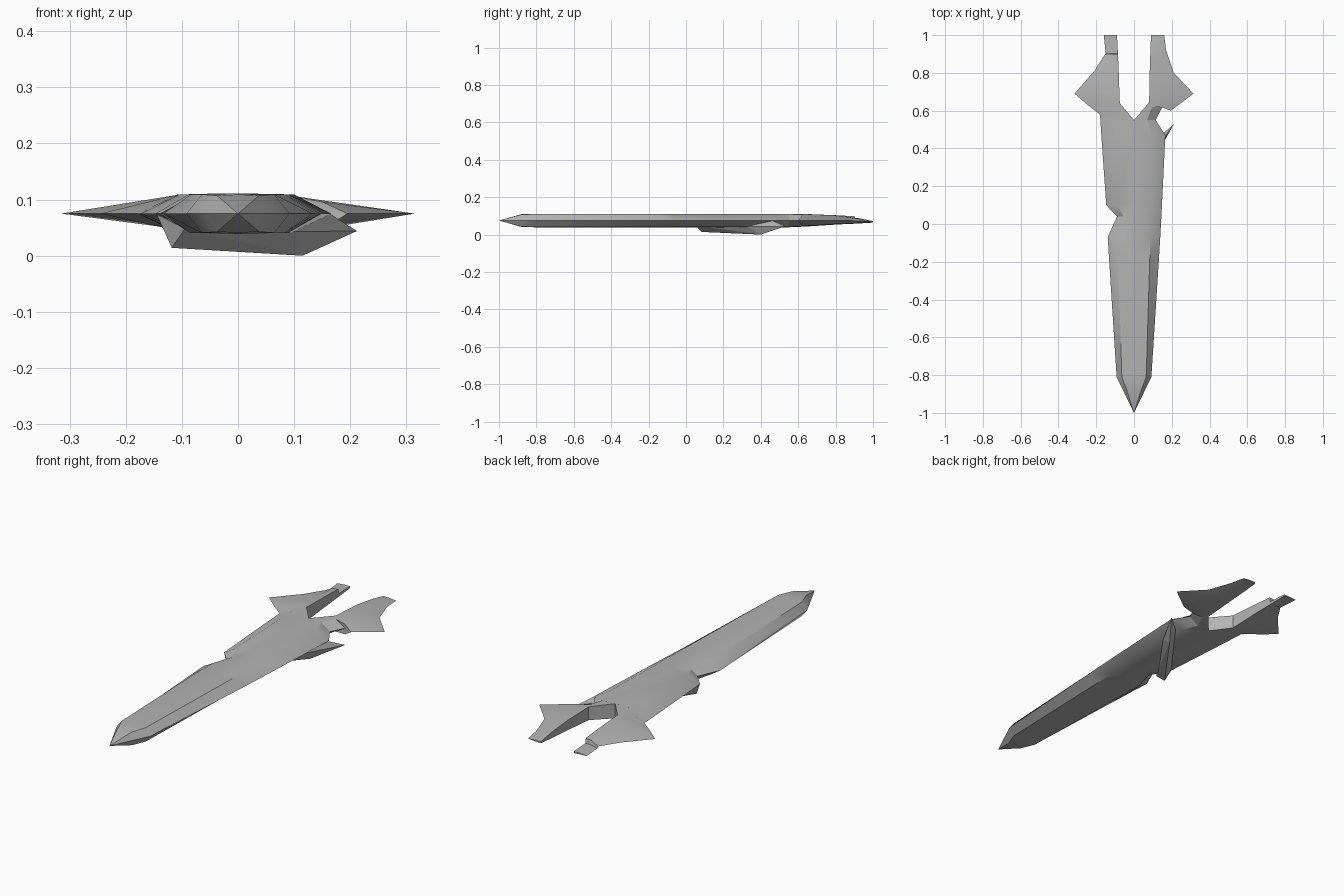
import bpy
import bmesh
import math

cube = bpy.data.objects.get("Cube")
if cube:
    bpy.data.objects.remove(cube, do_unlink=True)

grey = bpy.data.materials.new("hull grey")
grey.use_nodes = True
colour = (0.45, 0.45, 0.45, 1)
grey.diffuse_color = colour
grey.node_tree.nodes["Principled BSDF"].inputs["Base Color"].default_value = colour

EDGE = 0.077   # height of the sharp side edge
RISE = 0.036   # half thickness of the hull


def finish(bm, name, smooth=True):
    bmesh.ops.remove_doubles(bm, verts=bm.verts, dist=0.0002)
    bmesh.ops.recalc_face_normals(bm, faces=bm.faces)
    mesh = bpy.data.meshes.new(name)
    bm.to_mesh(mesh)
    bm.free()
    mesh.materials.append(grey)
    obj = bpy.data.objects.new(name, mesh)
    bpy.context.collection.objects.link(obj)
    if smooth:
        bpy.ops.object.select_all(action='DESELECT')
        obj.select_set(True)
        bpy.context.view_layer.objects.active = obj
        bpy.ops.object.shade_smooth_by_angle(angle=math.radians(32))
    return obj


def loft(name, rings):
    """Skin a list of equal cross-sections and cap both ends."""
    bm = bmesh.new()
    rows = [[bm.verts.new(p) for p in ring] for ring in rings]
    n = len(rows[0])
    for a, b in zip(rows, rows[1:]):
        for i in range(n):
            j = (i + 1) % n
            bm.faces.new((a[i], a[j], b[j], b[i]))
    bm.faces.new(rows[0])
    bm.faces.new(rows[-1])
    return finish(bm, name)


def hull_ring(y, left, right, flat=0.6, rise=RISE, dent=1.0):
    """Lens section: sharp edges, sloping shoulders, nearly flat middle."""
    sh = rise * 0.95
    return [(left, y, EDGE), (left * flat, y, EDGE + sh * dent),
            (0, y, EDGE + rise), (right * flat, y, EDGE + sh),
            (right, y, EDGE), (right * flat, y, EDGE - sh),
            (0, y, EDGE - rise), (left * flat, y, EDGE - sh)]


# Main blade hull, with the broken notch on its right side
loft("hull", [
    hull_ring(-1.0, 0, 0, rise=0),
    hull_ring(-0.88, -0.058, 0.058, 0.65, 0.034),
    hull_ring(-0.81, -0.092, 0.092, 0.7),
    hull_ring(-0.17, -0.133, 0.133, 0.63),
    hull_ring(-0.07, -0.139, 0.139, 0.62, dent=0.85),
    hull_ring(0.04, -0.09, 0.145, 0.62, dent=0.75),
    hull_ring(0.1, -0.147, 0.148),
    hull_ring(0.47, -0.173, 0.166),
    hull_ring(0.55, -0.178, 0.115),
])


def prong(name, stations):
    """Station: inner x, y, shoulder x, outer x, outer y, top, shoulder, bottom."""
    rings = []
    for xi, yi, xs, xo, yo, top, shoulder, low in stations:
        ys = yi + (yo - yi) * (xs - xi) / (xo - xi)
        edge = min(EDGE, (top + low) / 2)
        rings.append([(xi, yi, top), (xs, ys, shoulder), (xo, yo, edge),
                      (xs, ys, low + 0.002), (xi, yi, low)])
    return loft(name, rings)


# Intact tail prong with swept fin
prong("right_prong", [
    (0, 0.55, -0.107, -0.178, 0.55, 0.113, 0.111, 0.041),
    (-0.025, 0.58, -0.107, -0.18, 0.58, 0.113, 0.111, 0.042),
    (-0.075, 0.64, -0.11, -0.245, 0.63, 0.112, 0.11, 0.045),
    (-0.077, 0.69, -0.11, -0.315, 0.69, 0.11, 0.108, 0.048),
    (-0.081, 0.81, -0.11, -0.21, 0.81, 0.105, 0.103, 0.056),
    (-0.085, 0.9, -0.115, -0.152, 0.9, 0.1, 0.097, 0.06),
    (-0.085, 0.903, -0.115, -0.15, 0.903, 0.076, 0.076, 0.06),
    (-0.09, 1.0, -0.12, -0.16, 1.0, 0.074, 0.074, 0.066),
])

# Damaged tail prong, on a narrow neck
prong("left_prong", [
    (0, 0.55, 0.069, 0.115, 0.55, 0.113, 0.111, 0.041),
    (0.06, 0.62, 0.095, 0.15, 0.62, 0.112, 0.109, 0.045),
    (0.08, 0.645, 0.15, 0.195, 0.6, 0.111, 0.098, 0.046),
    (0.081, 0.69, 0.155, 0.315, 0.69, 0.109, 0.1, 0.049),
    (0.083, 0.8, 0.13, 0.21, 0.8, 0.105, 0.098, 0.056),
    (0.087, 0.92, 0.13, 0.17, 0.92, 0.09, 0.087, 0.061),
    (0.09, 1.0, 0.12, 0.16, 1.0, 0.074, 0.074, 0.066),
])

# Slanted keel wedge crossing the underside
bm = bmesh.new()
for p in [(-0.145, 0.1, 0.076), (-0.118, 0.085, 0.016), (0.115, 0.4, 0.002),
          (0.212, 0.53, 0.046), (0.165, 0.465, 0.076), (-0.095, 0.05, 0.05),
          (0.1, 0.33, 0.045), (-0.1, 0.16, 0.046), (0.12, 0.45, 0.046)]:
    bm.verts.new(p)
bmesh.ops.convex_hull(bm, input=bm.verts)
finish(bm, "keel_wedge", smooth=False)

# Rest the lowest point on the ground
for obj in bpy.context.collection.objects:
    if obj.type == 'MESH' and obj.data.materials and obj.data.materials[0] == grey:
        obj.location.z = -0.002
